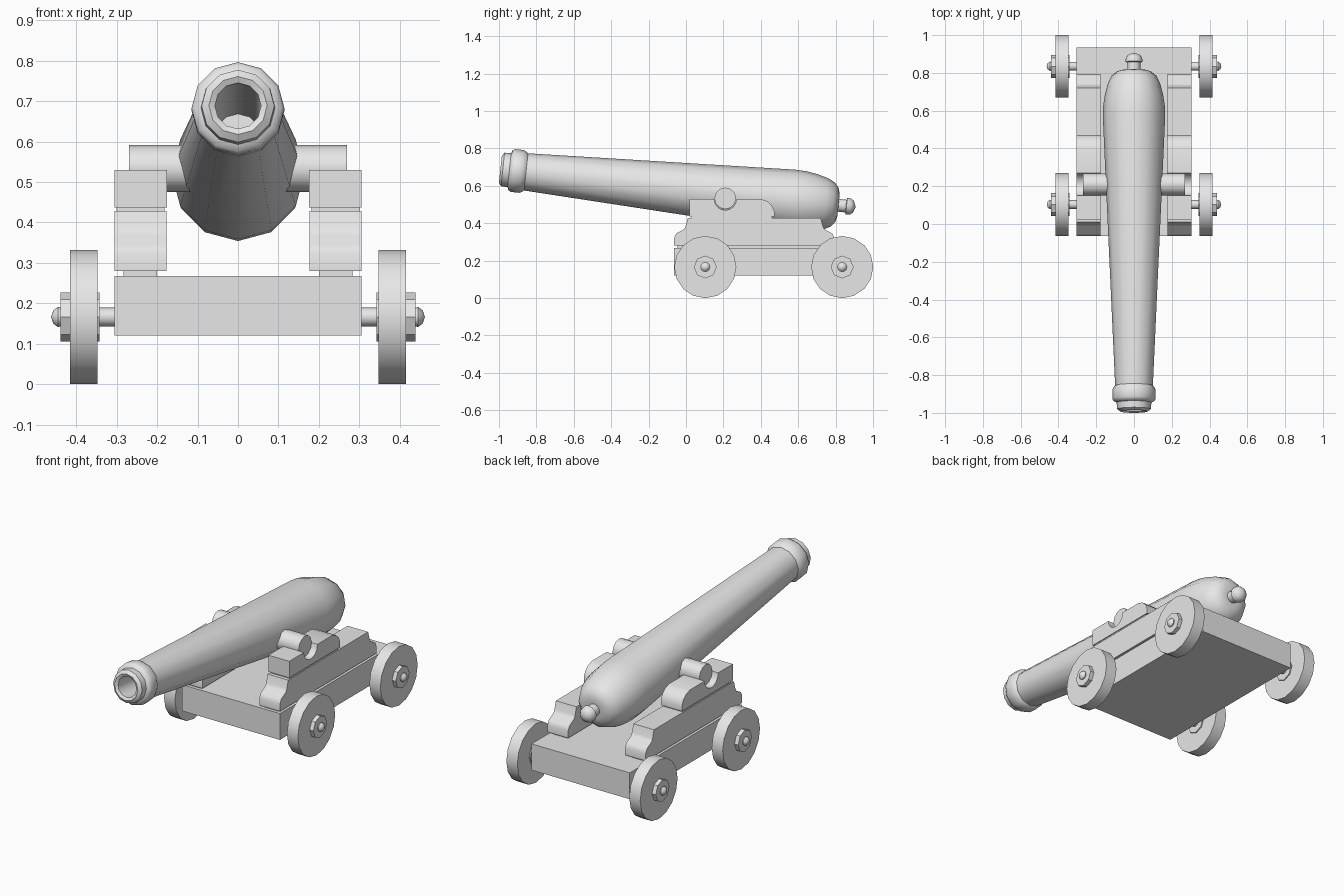
import bpy, bmesh
from math import sin, cos, pi, radians
from mathutils import Matrix, Vector

cube = bpy.data.objects.get("Cube")
if cube:
    bpy.data.objects.remove(cube, do_unlink=True)

grey = bpy.data.materials.new("plain_grey")
grey.use_nodes = True
COLOUR = (0.8, 0.8, 0.8, 1)
grey.diffuse_color = COLOUR
grey.node_tree.nodes["Principled BSDF"].inputs["Base Color"].default_value = COLOUR


def finish(name, bm, angle=None):
    """Turn a bmesh into a named object, smooth below the given angle."""
    bmesh.ops.remove_doubles(bm, verts=bm.verts, dist=1e-5)
    bmesh.ops.recalc_face_normals(bm, faces=bm.faces)
    mesh = bpy.data.meshes.new(name)
    bm.to_mesh(mesh)
    bm.free()
    mesh.materials.append(grey)
    obj = bpy.data.objects.new(name, mesh)
    bpy.context.collection.objects.link(obj)
    if angle:
        bpy.ops.object.select_all(action='DESELECT')
        obj.select_set(True)
        bpy.context.view_layer.objects.active = obj
        bpy.ops.object.shade_smooth_by_angle(angle=radians(angle))
    return obj


def lathe(name, profile, sides, matrix, angle=40):
    """Revolve (distance, radius) points about local z, then place."""
    bm = bmesh.new()
    rings = []
    for t, r in profile:
        rings.append([bm.verts.new(matrix @ Vector((r * cos(2 * pi * i / sides),
                                                    r * sin(2 * pi * i / sides), t)))
                      for i in range(sides)])
    for a, b in zip(rings, rings[1:]):
        for i in range(sides):
            j = (i + 1) % sides
            bm.faces.new((a[i], a[j], b[j], b[i]))
    for ring, (t, r) in ((rings[0], profile[0]), (rings[-1], profile[-1])):
        if r > 0:
            bm.faces.new(ring)
    return finish(name, bm, angle)


def prism(name, outline, x0, x1, angle=None):
    """Extrude a (y, z) outline from x0 to x1."""
    bm = bmesh.new()
    face = bm.faces.new([bm.verts.new((x0, y, z)) for y, z in outline])
    new = bmesh.ops.extrude_face_region(bm, geom=[face])["geom"]
    bmesh.ops.translate(bm, vec=(x1 - x0, 0, 0),
                        verts=[v for v in new if isinstance(v, bmesh.types.BMVert)])
    return finish(name, bm, angle)


def box(name, x0, x1, y0, y1, z0, z1):
    return prism(name, [(y0, z0), (y1, z0), (y1, z1), (y0, z1)], x0, x1)


def across(y, z, side=1):
    """Place local z along the side direction."""
    return Matrix.Translation((0, y, z)) @ Matrix.Rotation(side * pi / 2, 4, 'Y')


# Barrel with hollow bore, muzzle ring, rounded breech and rear knob
tilt = Matrix.Translation((0, 0, 0.583)) @ Matrix.Rotation(-radians(96.1), 4, 'X')
lathe("barrel", [
    (-0.27, 0), (-0.27, 0.057), (-0.99, 0.057), (-0.998, 0.072), (-0.985, 0.09),
    (-0.95, 0.092), (-0.943, 0.108), (-0.93, 0.115), (-0.885, 0.115),
    (-0.87, 0.108), (-0.86, 0.1), (0.57, 0.165), (0.63, 0.163), (0.69, 0.154),
    (0.75, 0.138), (0.79, 0.118), (0.812, 0.09), (0.82, 0.06), (0.82, 0.034),
    (0.86, 0.034), (0.863, 0.045), (0.885, 0.043), (0.9, 0.032), (0.912, 0)],
    12, tilt)
TRUNNION_Y, TRUNNION_Z = 0.21, 0.533
lathe("trunnion", [(-0.27, 0.058), (0.27, 0.058)], 12, across(TRUNNION_Y, TRUNNION_Z))

# Carriage bed
box("carriage_bed", -0.305, 0.305, -0.063, 0.935, 0.12, 0.268)

# Stepped lower cheek outline
cheek = [(-0.063, 0.28), (-0.063, 0.322), (-0.052, 0.345), (-0.01, 0.368),
         (-0.002, 0.385), (0.01, 0.428), (0.72, 0.428), (0.732, 0.385),
         (0.74, 0.368), (0.782, 0.345), (0.793, 0.322), (0.793, 0.28)]
# Upper cheek outline with a rounded trunnion notch
notch = [(TRUNNION_Y - 0.06 * cos(pi * i / 8), 0.53 - 0.06 * sin(pi * i / 8))
         for i in range(9)]
cap = [(0.02, 0.437), (0.02, 0.53)] + notch + [
    (0.4, 0.53), (0.435, 0.518), (0.46, 0.495), (0.472, 0.465), (0.472, 0.437)]

AXLE_Z = 0.166
for side, label in ((1, "left"), (-1, "right")):
    # Cheeks with thin recessed spacers between the layers
    box("cheek_base_spacer_" + label, side * 0.2, side * 0.283, -0.045, 0.775, 0.268, 0.28)
    prism("lower_cheek_" + label, cheek, side * 0.177, side * 0.305, 40)
    box("cheek_top_spacer_" + label, side * 0.182, side * 0.3, 0.03, 0.46, 0.428, 0.437)
    prism("upper_cheek_" + label, cap, side * 0.175, side * 0.305, 40)

    # Wheels, hubs and axle ends
    for y, place in ((0.103, "front_"), (0.835, "rear_")):
        m = across(y, AXLE_Z, side)
        lathe(place + "wheel_" + label, [(0.348, 0.166), (0.416, 0.166)], 16, m)
        lathe(place + "hub_" + label, [(0.342, 0.061), (0.439, 0.061)], 8, m, 30)
        lathe(place + "axle_" + label, [(0.28, 0.023), (0.439, 0.023), (0.445, 0.025),
                                        (0.457, 0.016), (0.462, 0)], 12, m, 50)
